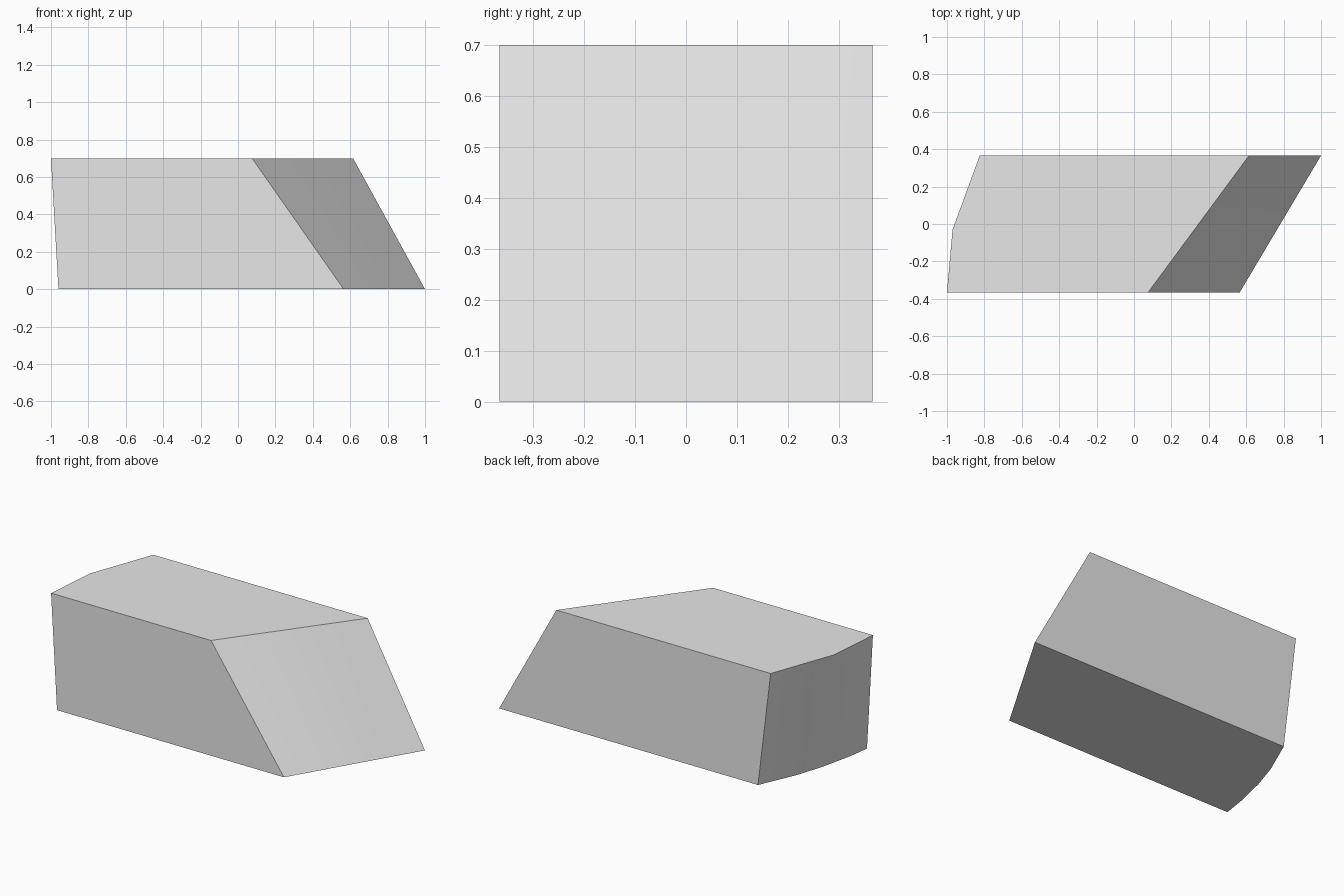
import bpy
import bmesh
import math

cube = bpy.data.objects.get("Cube")
if cube:
    bpy.data.objects.remove(cube, do_unlink=True)

HALF_DEPTH = 0.366
HEIGHT = 0.70


def along(points, y):
    """Interpolate x at depth y along a list of (y, x) points."""
    for (y0, x0), (y1, x1) in zip(points, points[1:]):
        if y <= y1:
            return x0 + (x1 - x0) * (y - y0) / (y1 - y0)
    return points[-1][1]


# Outline edges of the block, each running front to back
bottom_left = [(-HALF_DEPTH, -0.96), (-0.23, -0.94), (-0.03, -0.895),
               (0.14, -0.84), (HALF_DEPTH, -0.74)]
top_left = [(-HALF_DEPTH, -1.0), (-0.03, -0.97), (HALF_DEPTH, -0.825)]
bottom_right = [(-HALF_DEPTH, 0.565), (HALF_DEPTH, 1.0)]
top_right = [(-HALF_DEPTH, 0.075), (HALF_DEPTH, 0.615)]

# Loft four-sided slices from front to back
bm = bmesh.new()
rings = []
for y, _ in bottom_left:
    corners = [(bottom_left, 0), (bottom_right, 0), (top_right, HEIGHT), (top_left, HEIGHT)]
    rings.append([bm.verts.new((along(edge, y), y, z)) for edge, z in corners])
for a, b in zip(rings, rings[1:]):
    for i in range(4):
        j = (i + 1) % 4
        bm.faces.new((a[i], a[j], b[j], b[i]))
bm.faces.new(rings[0])
bm.faces.new(rings[-1])
bmesh.ops.recalc_face_normals(bm, faces=bm.faces)
mesh = bpy.data.meshes.new("slanted_block")
bm.to_mesh(mesh)
bm.free()

# Plain grey surface
grey = bpy.data.materials.new("light grey")
grey.use_nodes = True
colour = (0.8, 0.8, 0.8, 1)
grey.diffuse_color = colour
grey.node_tree.nodes["Principled BSDF"].inputs["Base Color"].default_value = colour
mesh.materials.append(grey)

block = bpy.data.objects.new("slanted_block", mesh)
bpy.context.collection.objects.link(block)
bpy.ops.object.select_all(action="DESELECT")
block.select_set(True)
bpy.context.view_layer.objects.active = block
bpy.ops.object.shade_smooth_by_angle(angle=math.radians(30))
